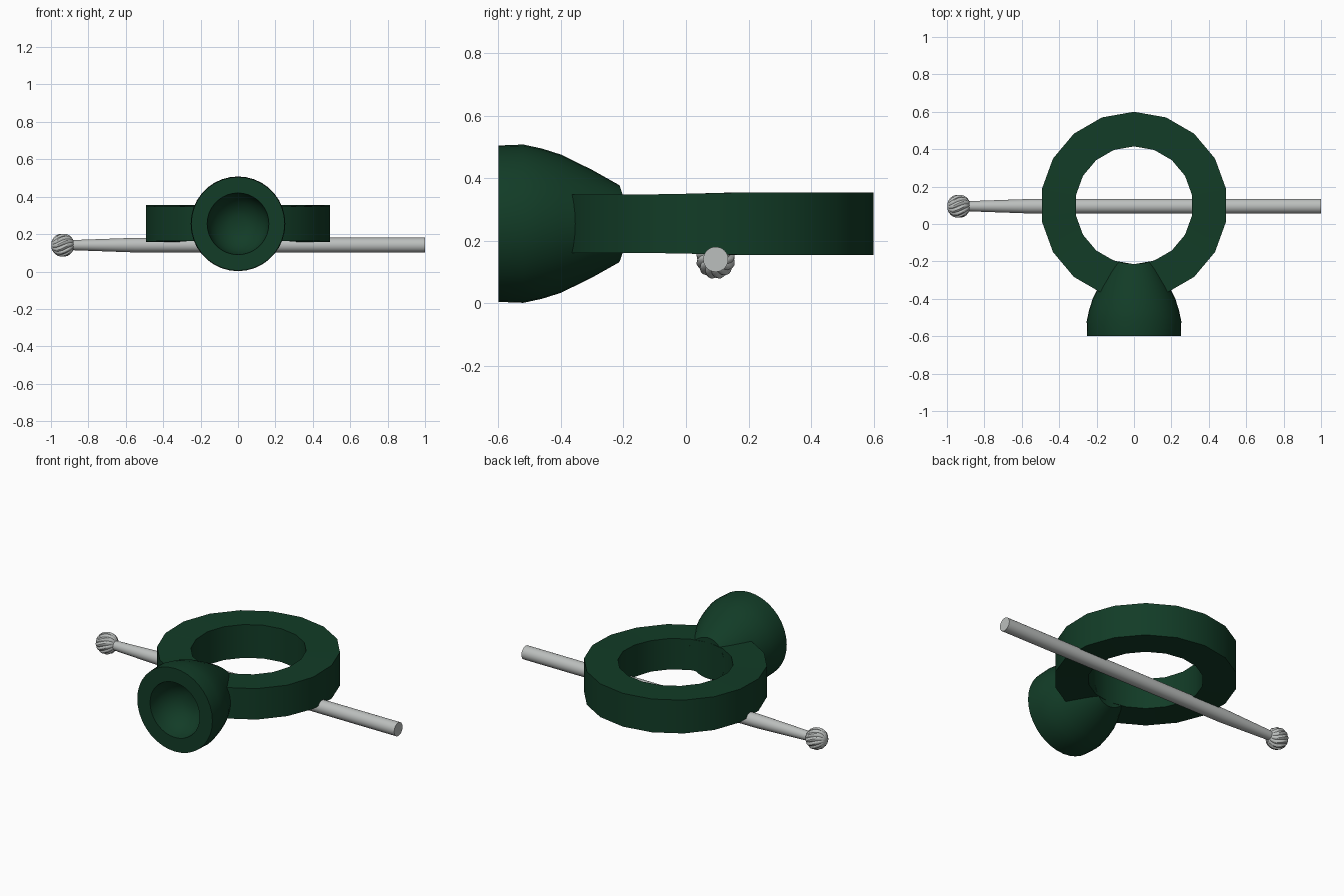
import bpy, bmesh, math

if "Cube" in bpy.data.objects:
    bpy.data.objects.remove(bpy.data.objects["Cube"])

TAU = 2 * math.pi


def material(name, col):
    m = bpy.data.materials.new(name)
    m.diffuse_color = (*col, 1)
    m.use_nodes = True
    m.node_tree.nodes["Principled BSDF"].inputs["Base Color"].default_value = m.diffuse_color
    return m


GREEN = material("dark_green", (0.006, 0.045, 0.02))
STEEL = material("light_grey", (0.5, 0.52, 0.51))


def finish(bm, name, mat, angle):
    bmesh.ops.recalc_face_normals(bm, faces=bm.faces[:])
    me = bpy.data.meshes.new(name)
    bm.to_mesh(me)
    bm.free()
    ob = bpy.data.objects.new(name, me)
    bpy.context.collection.objects.link(ob)
    me.materials.append(mat)
    bpy.ops.object.select_all(action='DESELECT')
    ob.select_set(True)
    bpy.context.view_layer.objects.active = ob
    bpy.ops.object.shade_smooth_by_angle(angle=math.radians(angle))
    return ob


def skin(bm, loops, closed=False):
    """Join successive vertex loops with quads."""
    pairs = list(zip(loops, loops[1:]))
    if closed:
        pairs.append((loops[-1], loops[0]))
    for a, b in pairs:
        n = len(a)
        for i in range(n):
            j = (i + 1) % n
            bm.faces.new((a[i], a[j], b[j], b[i]))


# Ring: 18 flat-sided sections, slightly thinner towards the horn
bm = bmesh.new()
sections = []
for i in range(18):
    a = math.radians(90 + 20 * i)
    c, s = math.cos(a), math.sin(a)
    h = 0.1 - 0.007 * max(0, min(1, -s * 1.6 + 0.3))
    sections.append([bm.verts.new((r * c, 0.1 + r * s, 0.255 + z))
                     for r, z in ((0.5, -h), (0.5, h), (0.315, h), (0.315, -h))])
skin(bm, sections, closed=True)
finish(bm, "ring", GREEN, 30)

# Bell cup: lathed around y, hollow at the front, back follows the ring hole
N = 36
profile = [(-0.6 + 0.16 * math.sin(t * math.pi / 12), 0.165 * math.cos(t * math.pi / 12))
           for t in range(5, -1, -1)]
profile += [(-0.6, 0.25), (-0.52, 0.253), (-0.46, 0.24), (-0.4, 0.221),
            (-0.3, 0.172), (None, 0.123)]
bm = bmesh.new()
loops = []
for y, r in profile:
    loop = []
    for i in range(N):
        x, z = r * math.cos(TAU * i / N), r * math.sin(TAU * i / N)
        yy = y if y is not None else 0.1 - math.sqrt(0.317 ** 2 - x * x) + 0.004
        loop.append(bm.verts.new((x, yy, 0.255 + z)))
    loops.append(loop)
skin(bm, loops)
bm.faces.new(loops[0])
back = loops[-1]
for i in range(N // 2):
    quad = [back[i], back[i + 1], back[(N - i - 1) % N], back[(N - i) % N]]
    bm.faces.new(list(dict.fromkeys(quad)))
finish(bm, "bell_cup", GREEN, 35)

# Shank: straight rod with a tapered neck
bm = bmesh.new()
loops = [[bm.verts.new((x, 0.095 + r * math.cos(TAU * i / 32), 0.141 + r * math.sin(TAU * i / 32)))
          for i in range(32)]
         for x, r in ((-0.9, 0.026), (-0.86, 0.028), (-0.55, 0.039), (1.0, 0.04))]
skin(bm, loops)
bm.faces.new(loops[0])
bm.faces.new(loops[-1])
finish(bm, "shank", STEEL, 30)

# Burr head: ball with twisted saw-tooth flutes
bm = bmesh.new()
T, K = 12, 4
loops = []
for j in range(1, 14):
    p = math.pi * j / 14
    loop = []
    for i in range(T * K):
        a = TAU * i / (T * K) + 0.5 * math.cos(p)
        depth = (0.008, 0.002, 0.0, 0.002)[i % K]
        r = (0.063 - depth) * math.sin(p)
        loop.append(bm.verts.new((-0.937 - 0.063 * math.cos(p),
                                  0.095 + r * math.cos(a), 0.141 + r * math.sin(a))))
    loops.append(loop)
skin(bm, loops)
bm.faces.new(loops[0])
bm.faces.new(loops[-1])
finish(bm, "burr_head", STEEL, 30)
